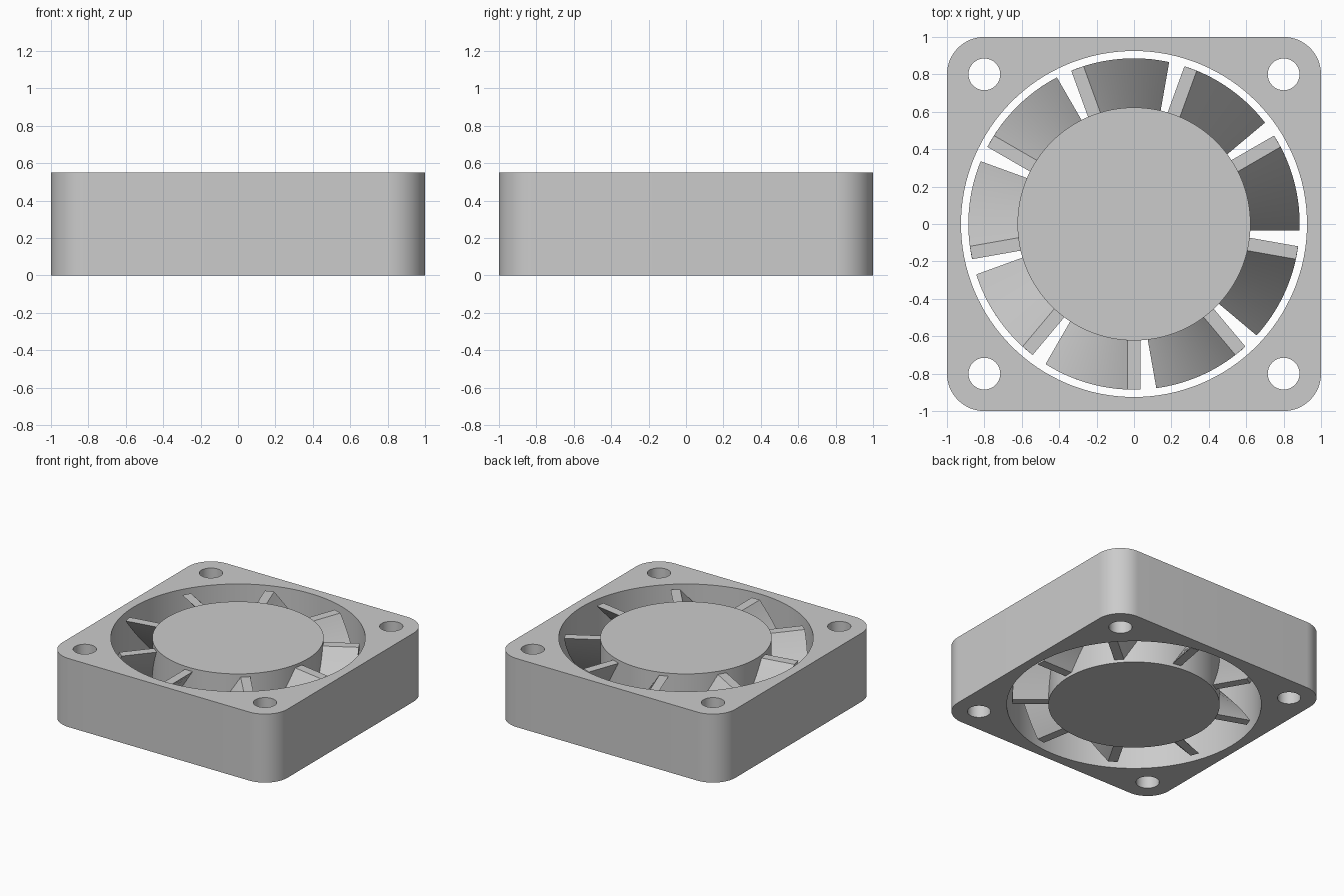
import bpy, bmesh
from math import sin, cos, radians, pi

if "Cube" in bpy.data.objects:
    bpy.data.objects.remove(bpy.data.objects["Cube"])

HEIGHT = 0.55

grey = bpy.data.materials.new("plain grey")
grey.diffuse_color = (0.6, 0.6, 0.6, 1)
grey.use_nodes = True
grey.node_tree.nodes["Principled BSDF"].inputs["Base Color"].default_value = grey.diffuse_color


def arc(cx, cy, r, start, end, n):
    return [(cx + r * cos(start + (end - start) * i / n),
             cy + r * sin(start + (end - start) * i / n)) for i in range(n + 1)]


def circle(cx, cy, r, n):
    return arc(cx, cy, r, 0, 2 * pi, n)[:-1]


def smooth(obj):
    bpy.ops.object.select_all(action='DESELECT')
    obj.select_set(True)
    bpy.context.view_layer.objects.active = obj
    bpy.ops.object.shade_smooth_by_angle(angle=radians(30))


def plate(name, loops, height):
    """Extrude a flat outline, with optional hole loops, from z = 0."""
    curve = bpy.data.curves.new(name + "_outline", 'CURVE')
    curve.dimensions = '2D'
    curve.fill_mode = 'BOTH'
    curve.extrude = height / 2
    for loop in loops:
        spline = curve.splines.new('POLY')
        spline.points.add(len(loop) - 1)
        for p, (x, y) in zip(spline.points, loop):
            p.co = (x, y, 0, 1)
        spline.use_cyclic_u = True
    temp = bpy.data.objects.new(name + "_outline", curve)
    bpy.context.collection.objects.link(temp)
    bpy.context.view_layer.update()
    mesh = bpy.data.meshes.new_from_object(
        temp.evaluated_get(bpy.context.evaluated_depsgraph_get()))
    bpy.data.objects.remove(temp)
    bm = bmesh.new()
    bm.from_mesh(mesh)
    bmesh.ops.remove_doubles(bm, verts=bm.verts, dist=1e-4)
    bmesh.ops.translate(bm, verts=bm.verts, vec=(0, 0, height / 2))
    return finish(name, bm)


def finish(name, bm):
    bmesh.ops.recalc_face_normals(bm, faces=bm.faces)
    mesh = bpy.data.meshes.new(name)
    bm.to_mesh(mesh)
    bm.free()
    mesh.materials.append(grey)
    obj = bpy.data.objects.new(name, mesh)
    bpy.context.collection.objects.link(obj)
    smooth(obj)
    return obj


# Square housing: rounded corners, large round opening, four screw holes
outline = []
for k, (sx, sy) in enumerate([(1, 1), (-1, 1), (-1, -1), (1, -1)]):
    outline += arc(0.8 * sx, 0.8 * sy, 0.2, k * pi / 2, (k + 1) * pi / 2, 16)
holes = [circle(0.8 * sx, 0.8 * sy, 0.085, 32) for sx in (-1, 1) for sy in (-1, 1)]
plate("housing", [outline, circle(0, 0, 0.925, 128)] + holes, HEIGHT)

# Central hub
plate("hub", [circle(0, 0, 0.623, 128)], HEIGHT)

# Nine blades: a radial bar twisted about the hub axis as it rises
BLADES, STEPS, TWIST = 9, 16, radians(30)
Z0, Z1 = 0.025, 0.525
R0, R1, HALF = 0.55, 0.885, 0.035
section = [(R0, -HALF), (R1, -HALF), (R1, HALF), (R0, HALF)]
for b in range(BLADES):
    bm = bmesh.new()
    rings = []
    for s in range(STEPS + 1):
        t = s / STEPS
        a = radians(-90 + 360 / BLADES * b) - TWIST * (1 - t)
        rings.append([bm.verts.new((x * cos(a) - y * sin(a),
                                    x * sin(a) + y * cos(a),
                                    Z0 + (Z1 - Z0) * t)) for x, y in section])
    for lo, hi in zip(rings, rings[1:]):
        for i in range(4):
            j = (i + 1) % 4
            bm.faces.new((lo[i], lo[j], hi[j], hi[i]))
    bm.faces.new(rings[0])
    bm.faces.new(rings[-1])
    finish(f"blade_{b + 1}", bm)
